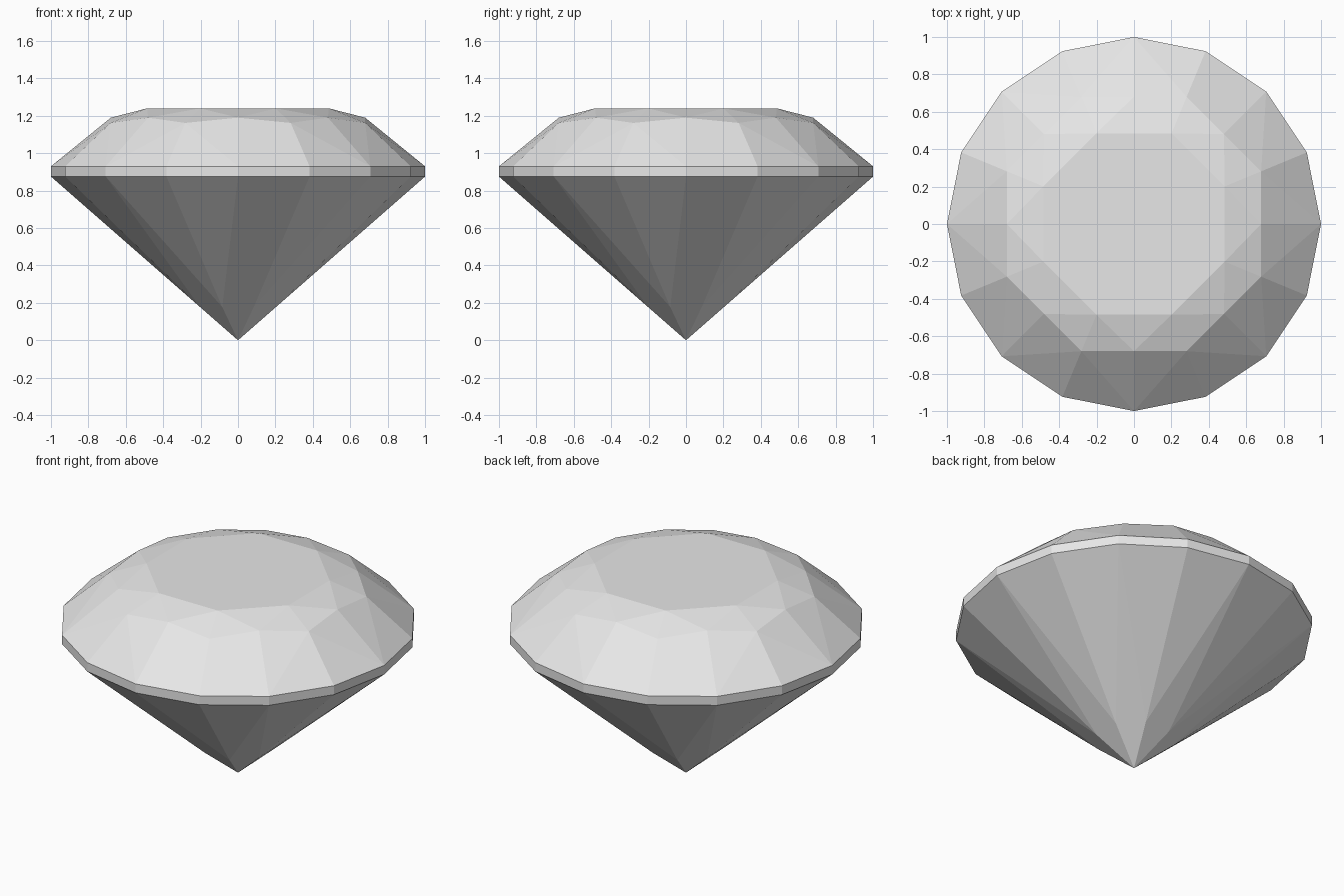
import bpy
import bmesh
from math import sin, cos, pi
from mathutils import Vector

if "Cube" in bpy.data.objects:
    bpy.data.objects.remove(bpy.data.objects["Cube"], do_unlink=True)

STEP = pi / 8  # sixteen girdle sides

stone = bpy.data.materials.new("pale_grey_stone")
stone.use_nodes = True
grey = (0.8, 0.8, 0.8, 1.0)
stone.diffuse_color = grey
stone.node_tree.nodes["Principled BSDF"].inputs["Base Color"].default_value = grey


def ring(radius, z):
    """Sixteen points around the vertical axis, starting at +x."""
    return [Vector((radius * cos(i * STEP), radius * sin(i * STEP), z))
            for i in range(16)]


def build(name, faces):
    """Weld a list of point loops into one flat-shaded object."""
    bm = bmesh.new()
    for loop in faces:
        bm.faces.new([bm.verts.new(p) for p in loop])
    bmesh.ops.remove_doubles(bm, verts=bm.verts, dist=0.0005)
    mesh = bpy.data.meshes.new(name)
    bm.to_mesh(mesh)
    bm.free()
    mesh.materials.append(stone)
    obj = bpy.data.objects.new(name, mesh)
    bpy.context.collection.objects.link(obj)


table = ring(0.525, 1.24)
star_tip = ring(0.68, 1.19)
bezel_tip = ring(0.736, 1.162)
girdle_top = ring(1.0, 0.93)
girdle_low = ring(1.0, 0.875)
lower_tip = ring(0.22, 0.22 * 0.875 * cos(STEP))
culet = Vector((0, 0, 0))

crown, pavilion = [table[1::2]], []
for a in range(0, 16, 2):
    b, c = a + 1, (a + 2) % 16
    # Crown: star facet, bezel pair, then upper girdle facets
    crown += [
        (table[a - 1], star_tip[a], table[b]),
        (table[b], star_tip[a], bezel_tip[b]),
        (table[b], bezel_tip[b], star_tip[c]),
        (star_tip[a], girdle_top[a], bezel_tip[b]),
        (girdle_top[a], girdle_top[b], bezel_tip[b]),
        (bezel_tip[b], girdle_top[b], girdle_top[c]),
        (star_tip[c], bezel_tip[b], girdle_top[c]),
    ]
    # Pavilion: main kite and a pair of lower girdle facets
    pavilion += [
        (culet, lower_tip[b], girdle_low[a], lower_tip[a - 1]),
        (lower_tip[b], girdle_low[b], girdle_low[a]),
        (lower_tip[b], girdle_low[c], girdle_low[b]),
    ]

# Girdle band between crown and pavilion
band = [(girdle_low[i - 1], girdle_low[i], girdle_top[i], girdle_top[i - 1])
        for i in range(16)]

build("crown", crown)
build("girdle", band)
build("pavilion", pavilion)
